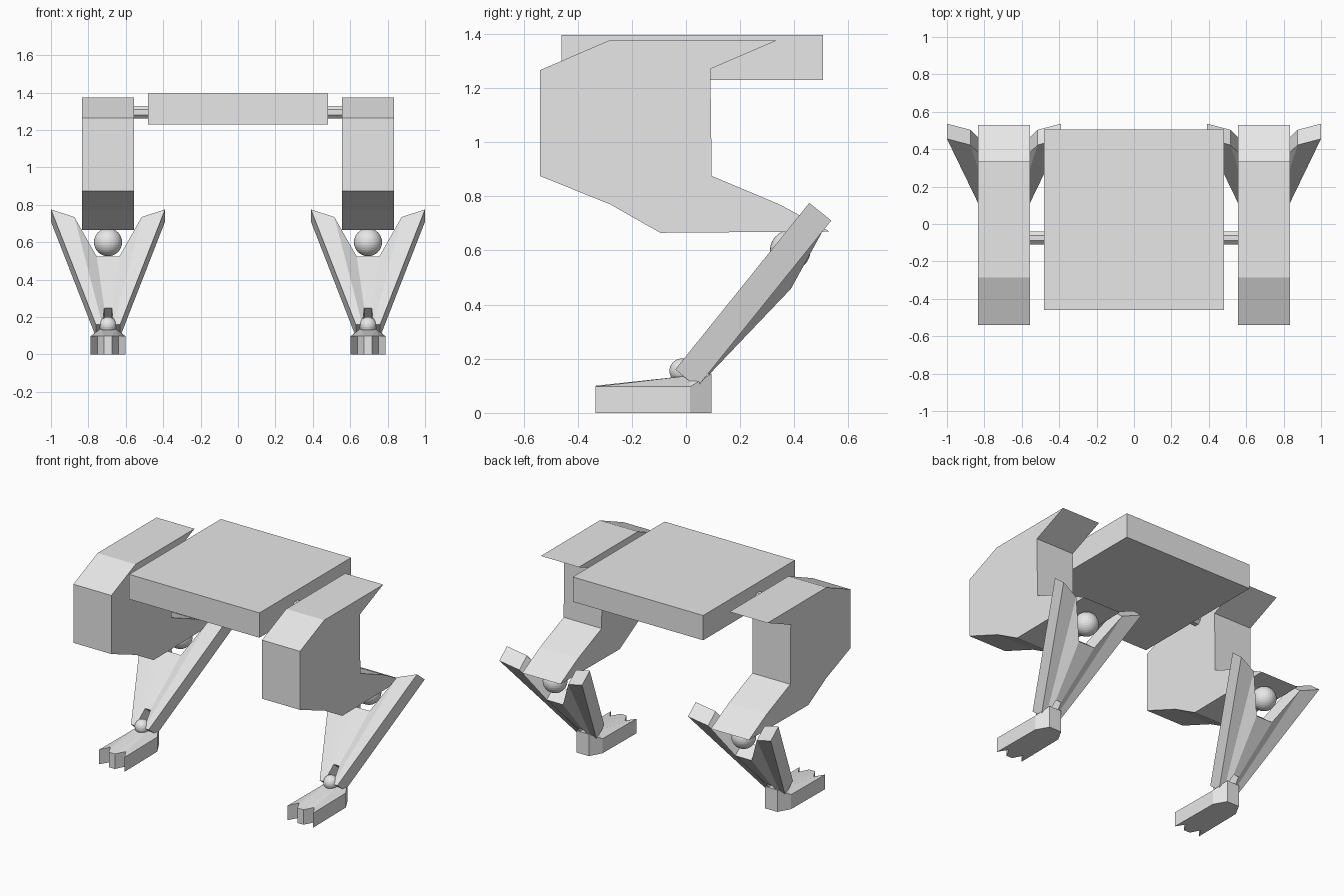
import bpy, bmesh, math
from mathutils import Vector

if "Cube" in bpy.data.objects:
    bpy.data.objects.remove(bpy.data.objects["Cube"])

grey = bpy.data.materials.new("light grey")
grey.diffuse_color = (0.8, 0.8, 0.8, 1)
grey.use_nodes = True
grey.node_tree.nodes["Principled BSDF"].inputs["Base Color"].default_value = grey.diffuse_color


def finish(name, bm):
    bmesh.ops.recalc_face_normals(bm, faces=bm.faces)
    mesh = bpy.data.meshes.new(name)
    bm.to_mesh(mesh)
    bm.free()
    mesh.materials.append(grey)
    ob = bpy.data.objects.new(name, mesh)
    bpy.context.collection.objects.link(ob)


def slab(name, pts, faces, offset):
    """Closed solid between a folded sheet and its offset copy."""
    bm = bmesh.new()
    a = [bm.verts.new(p) for p in pts]
    b = [bm.verts.new(offset(Vector(p))) for p in pts]
    edges = {}
    for f in faces:
        bm.faces.new([a[i] for i in f])
        bm.faces.new([b[i] for i in reversed(f)])
        for i, j in zip(f, f[1:] + f[:1]):
            edges.setdefault(frozenset((i, j)), []).append((i, j))
    for uses in edges.values():
        if len(uses) == 1:
            i, j = uses[0]
            bm.faces.new([a[j], a[i], b[i], b[j]])
    finish(name, bm)


def ball(name, centre, radius):
    bm = bmesh.new()
    bmesh.ops.create_uvsphere(bm, u_segments=32, v_segments=16, radius=radius)
    bmesh.ops.translate(bm, verts=bm.verts, vec=centre)
    finish(name, bm)


# Body plate
slab("body", [(-.48, -.46, 1.395), (.48, -.46, 1.395), (.48, .505, 1.395), (-.48, .505, 1.395)],
     [[0, 1, 2, 3]], lambda p: Vector((p.x, p.y, 1.23)))

# Thigh side profile (y, z)
thigh = [(-.54, 1.265), (-.285, 1.375), (.335, 1.375), (.09, 1.27), (.095, .875),
         (.345, .77), (.53, .67), (-.095, .665), (-.28, .77), (-.54, .875)]

# Shin sheet, right half: (across, along, depth), then mirrored
shin_half = [(.065, 0, 0), (.305, .79, 0), (.18, .738, 0),
             (.06, .5, .042), (.02, .12, .01), (.03, 0, 0)]
along, back = Vector((0, .627, .779)), Vector((0, .779, -.627))
shin_faces = [[0, 1, 2, 5], [5, 2, 3, 4], [6, 11, 8, 7], [11, 10, 9, 8], [4, 3, 9, 10]]

# Foot top sheet, right half: outer toe, notch, middle toe, side, heel, ridge
foot_half = [(.094, -.335, .097), (.056, -.27, .1), (.022, -.335, .1),
             (.09, .015, .097), (.045, .095, .145), (.04, .015, .138)]
foot_faces = [[0, 3, 5, 1], [1, 5, 2], [3, 4, 5], [6, 7, 11, 9], [7, 8, 11], [9, 11, 10],
              [2, 5, 11, 8], [5, 4, 10, 11]]


def both(half):
    return half + [(-u, v, w) for u, v, w in half]


for side, s in (("left", -1), ("right", 1)):
    cx = .695 * s
    slab(side + "_thigh", [(cx - .14, y, z) for y, z in thigh],
         [list(range(len(thigh)))], lambda p: p + Vector((.28, 0, 0)))

    # Hip axle
    ring = [(.45 * s, -.075 + .037 * math.cos(math.pi * (k + .5) / 4),
             1.295 + .037 * math.sin(math.pi * (k + .5) / 4)) for k in range(8)]
    slab(side + "_hip_axle", ring, [list(range(8))], lambda p: p + Vector((.15 * s, 0, 0)))

    ball(side + "_knee_ball", (cx, .385, .6), .075)
    origin = Vector((cx, -.04, .16))
    slab(side + "_shin", [origin + Vector((u, 0, 0)) + along * v + back * w
                          for u, v, w in both(shin_half)],
         shin_faces, lambda p: p + back * .104)

    ball(side + "_ankle_ball", (cx, -.015, .155), .046)
    slab(side + "_foot", [(cx + x, y, z) for x, y, z in both(foot_half)],
         foot_faces, lambda p: Vector((p.x, p.y, 0)))
